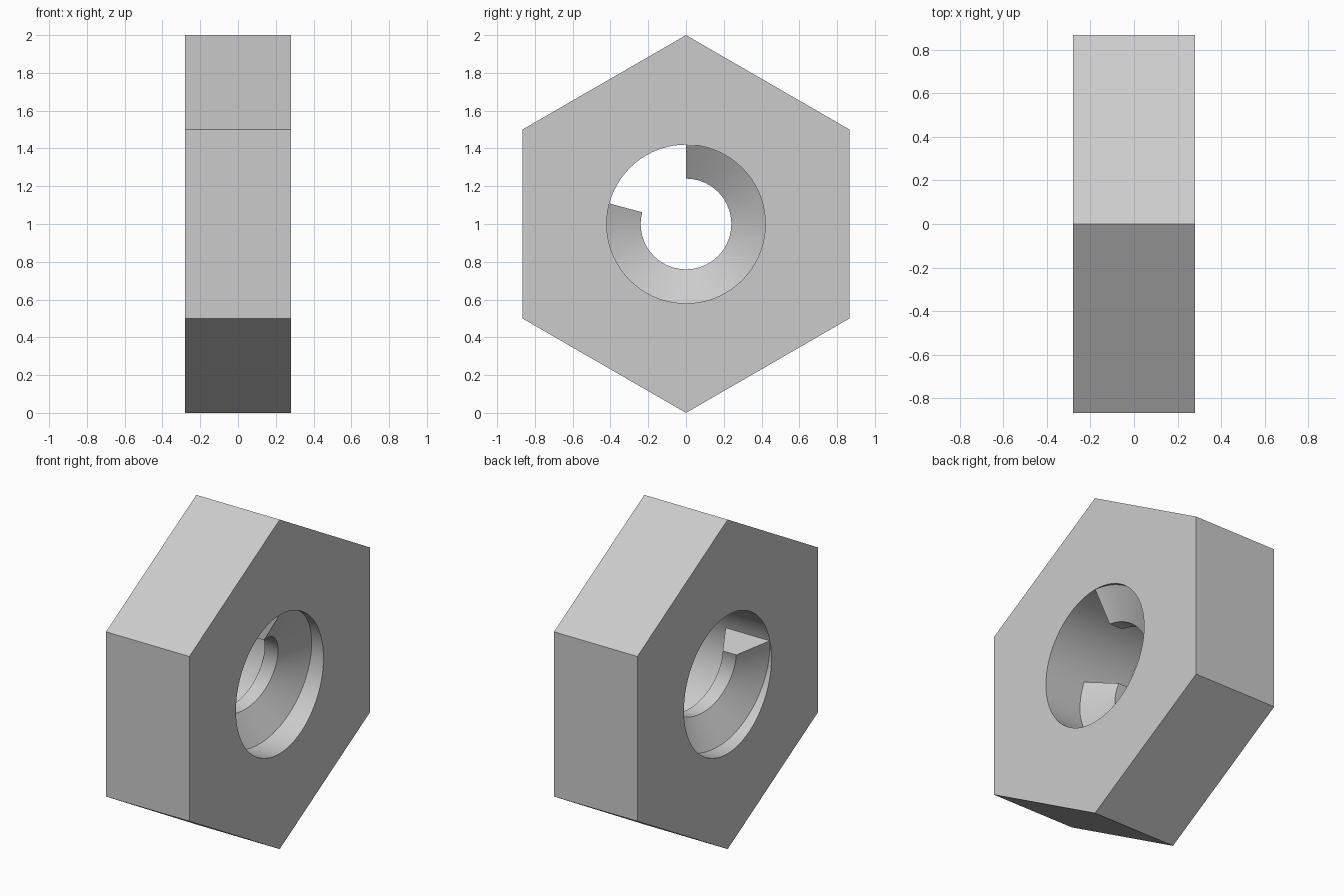
import bpy
import bmesh
from math import sin, cos, radians

HALF = 0.28          # half thickness along x
BORE = 0.42          # bore radius
CREST = 0.24         # thread crest radius
APOTHEM = 0.866      # half the distance across flats
STEP = 5             # degrees per segment

cube = bpy.data.objects.get("Cube")
if cube:
    bpy.data.objects.remove(cube, do_unlink=True)

steel = bpy.data.materials.new("grey_steel")
steel.use_nodes = True
grey = (0.6, 0.6, 0.6, 1)
steel.diffuse_color = grey
steel.node_tree.nodes["Principled BSDF"].inputs["Base Color"].default_value = grey


def sweep(name, angles, section, closed):
    """Sweep a four-point (x, radius) section around the x axis."""
    bm = bmesh.new()
    rings = []
    for a in angles:
        t = radians(a)
        rings.append([bm.verts.new((x, r * cos(t), 1 + r * sin(t)))
                      for x, r in section(a)])
    pairs = list(zip(rings, rings[1:]))
    if closed:
        pairs.append((rings[-1], rings[0]))
    for p, q in pairs:
        for i in range(4):
            j = (i + 1) % 4
            bm.faces.new((p[i], p[j], q[j], q[i]))
    if not closed:
        bm.faces.new(rings[0])
        bm.faces.new(rings[-1])
    bmesh.ops.recalc_face_normals(bm, faces=bm.faces)
    mesh = bpy.data.meshes.new(name)
    bm.to_mesh(mesh)
    bm.free()
    mesh.materials.append(steel)
    obj = bpy.data.objects.new(name, mesh)
    bpy.context.collection.objects.link(obj)
    bpy.ops.object.select_all(action='DESELECT')
    obj.select_set(True)
    bpy.context.view_layer.objects.active = obj
    bpy.ops.object.shade_smooth_by_angle(angle=radians(25))
    return obj


# Hexagonal body with a round bore
def body_section(a):
    flat = APOTHEM / cos(radians((a + 30) % 60 - 30))
    return [(-HALF, flat), (HALF, flat), (HALF, BORE), (-HALF, BORE)]


sweep("hex_nut_body", range(0, 360, STEP), body_section, True)

# Single helical thread rib, running from one face to the other
START, END = 165, 450
ROOT_HALF, CREST_HALF = 0.15, 0.045


def thread_section(a):
    travel = HALF - ROOT_HALF
    x = -travel + 2 * travel * (a - START) / (END - START)
    root = BORE + 0.003
    return [(x - ROOT_HALF, root), (x + ROOT_HALF, root),
            (x + CREST_HALF, CREST), (x - CREST_HALF, CREST)]


sweep("inner_thread", range(START, END + 1, STEP), thread_section, False)
